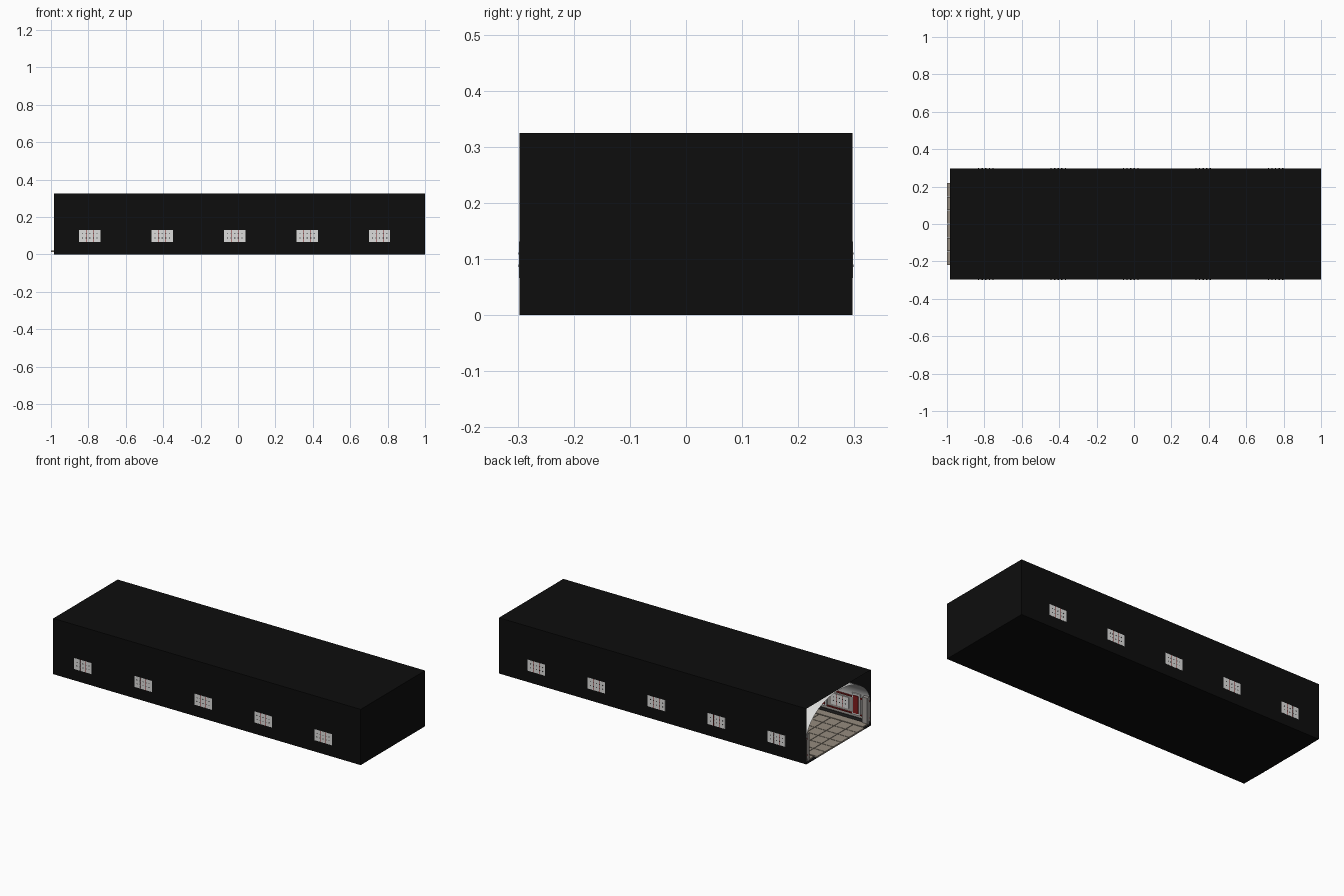
import bpy, bmesh, math
from mathutils import Matrix, Vector

if "Cube" in bpy.data.objects:
    bpy.data.objects.remove(bpy.data.objects["Cube"])

def mat(name, c):
    m = bpy.data.materials.new(name)
    m.diffuse_color = (*c, 1)
    m.use_nodes = True
    m.node_tree.nodes["Principled BSDF"].inputs["Base Color"].default_value = m.diffuse_color
    return m

BLACK = mat("shell black", (0.004, 0.004, 0.004))
WHITE = mat("panel white", (0.72, 0.72, 0.71))
TAUPE = mat("floor stone", (0.30, 0.26, 0.21))
RED = mat("dark red", (0.22, 0.012, 0.012))
GREY = mat("wall grey", (0.36, 0.34, 0.32))
DARK = mat("joint dark", (0.02, 0.02, 0.02))

X0, X1, Y, H = -0.985, 1.0, 0.297, 0.325
SPRING = 0.14

def finish(name, bm, m):
    me = bpy.data.meshes.new(name)
    bm.to_mesh(me)
    bm.free()
    me.materials.append(m)
    ob = bpy.data.objects.new(name, me)
    bpy.context.collection.objects.link(ob)
    return ob

def add_box(bm, x0, x1, y0, y1, z0, z1):
    c = Vector(((x0 + x1) / 2, (y0 + y1) / 2, (z0 + z1) / 2))
    s = Matrix.Diagonal((abs(x1 - x0), abs(y1 - y0), abs(z1 - z0), 1))
    return bmesh.ops.create_cube(bm, size=1, matrix=Matrix.Translation(c) @ s)

def boxes(name, m, items):
    bm = bmesh.new()
    for b in items:
        add_box(bm, *b)
    return finish(name, bm, m)

def both(items):
    # repeat boxes on the opposite long wall
    return [b for x0, x1, y0, y1, z0, z1 in items
            for b in ((x0, x1, y0, y1, z0, z1), (x0, x1, -y1, -y0, z0, z1))]

# Outer shell, open at the left end
bm = bmesh.new()
add_box(bm, X0, X1, -Y, Y, 0, H)
end = [f for f in bm.faces if f.normal.x < -0.9 or f.calc_center_median().x < X0 + 0.001]
bmesh.ops.delete(bm, geom=end, context='FACES')
finish("outer_shell", bm, BLACK)

# Vaulted ceiling
bm = bmesh.new()
N = 32
rows = []
for i in range(N + 1):
    a = math.pi * i / N
    y, z = (Y - 0.004) * math.cos(a), SPRING + (H - 0.006 - SPRING) * math.sin(a)
    rows.append([bm.verts.new((x, y, z)) for x in (X0 + 0.001, X1 - 0.004)])
for a, b in zip(rows, rows[1:]):
    bm.faces.new((a[0], a[1], b[1], b[0]))
vault = finish("vaulted_ceiling", bm, WHITE)
for p in vault.data.polygons:
    p.use_smooth = True

# Window panels on both long walls
centres = [-0.7925 + 0.3875 * i for i in range(5)]
W, Z0, Z1 = 0.0565, 0.066, 0.131
boxes("window_panels", WHITE,
      both([(c - W, c + W, Y - 0.012, Y + 0.0005, Z0, Z1) for c in centres]))
boxes("window_red_joints", RED,
      both([(c + s * 0.019 - 0.0015, c + s * 0.019 + 0.0015, Y - 0.0125, Y + 0.001, Z0, Z1)
            for c in centres for s in (-1, 1)]))
boxes("window_dark_dots", DARK,
      both([(c + k * 0.019 - 0.003, c + k * 0.019 + 0.003, Y - 0.013, Y + 0.0012, z - 0.002, z + 0.002)
            for c in centres for k in (-2, -1, 0, 1, 2) for z in (0.088, 0.110)]))

# Inner walls with red trims
boxes("inner_walls", GREY, both([(X0 + 0.001, X1 - 0.004, Y - 0.008, Y - 0.003, 0.02, SPRING)]))
boxes("wall_trims", RED, both([(X0 + 0.001, X1 - 0.004, Y - 0.014, Y - 0.007, z, z + 0.007)
                               for z in (0.045, 0.142)]))
boxes("skirting", DARK, both([(X0 + 0.001, X1 - 0.004, Y - 0.012, Y - 0.007, 0.004, 0.03)]))

# Pillars between windows, flanked by framed red panels
pillars = [X0 + 0.018] + [c + 0.19375 for c in centres[:-1]] + [X1 - 0.03]
boxes("pillars", GREY, both([(p - 0.016, p + 0.016, Y - 0.03, Y - 0.007, 0.01, 0.17) for p in pillars]))
side = [c + s * 0.108 for c in centres for s in (-1, 1)]
boxes("panel_frames", WHITE, both([(x - 0.026, x + 0.026, Y - 0.016, Y - 0.007, 0.045, 0.168) for x in side]))
boxes("red_panels", RED, both([(x - 0.016, x + 0.016, Y - 0.02, Y - 0.015, 0.055, 0.158) for x in side]))

# Floor slab and stone tiles, running slightly out of the open end
boxes("floor_base", DARK, [(X0 + 0.001, X1 - 0.004, -Y + 0.004, Y - 0.004, 0.003, 0.014)])
tiles, nx, ny = [], 27, 6
tx, ty, g = (X1 - 0.004 + 1.0) / nx, 0.44 / ny, 0.003
for i in range(nx):
    for j in range(ny):
        x, y = -1.0 + i * tx, -0.22 + j * ty
        tiles.append((x, x + tx - g, y + g / 2, y + ty - g / 2, 0.012, 0.021))
boxes("floor_tiles", TAUPE, tiles)
boxes("floor_borders", TAUPE, both([(X0 + 0.002, X1 - 0.004, 0.226, 0.275, 0.012, 0.02)]))
